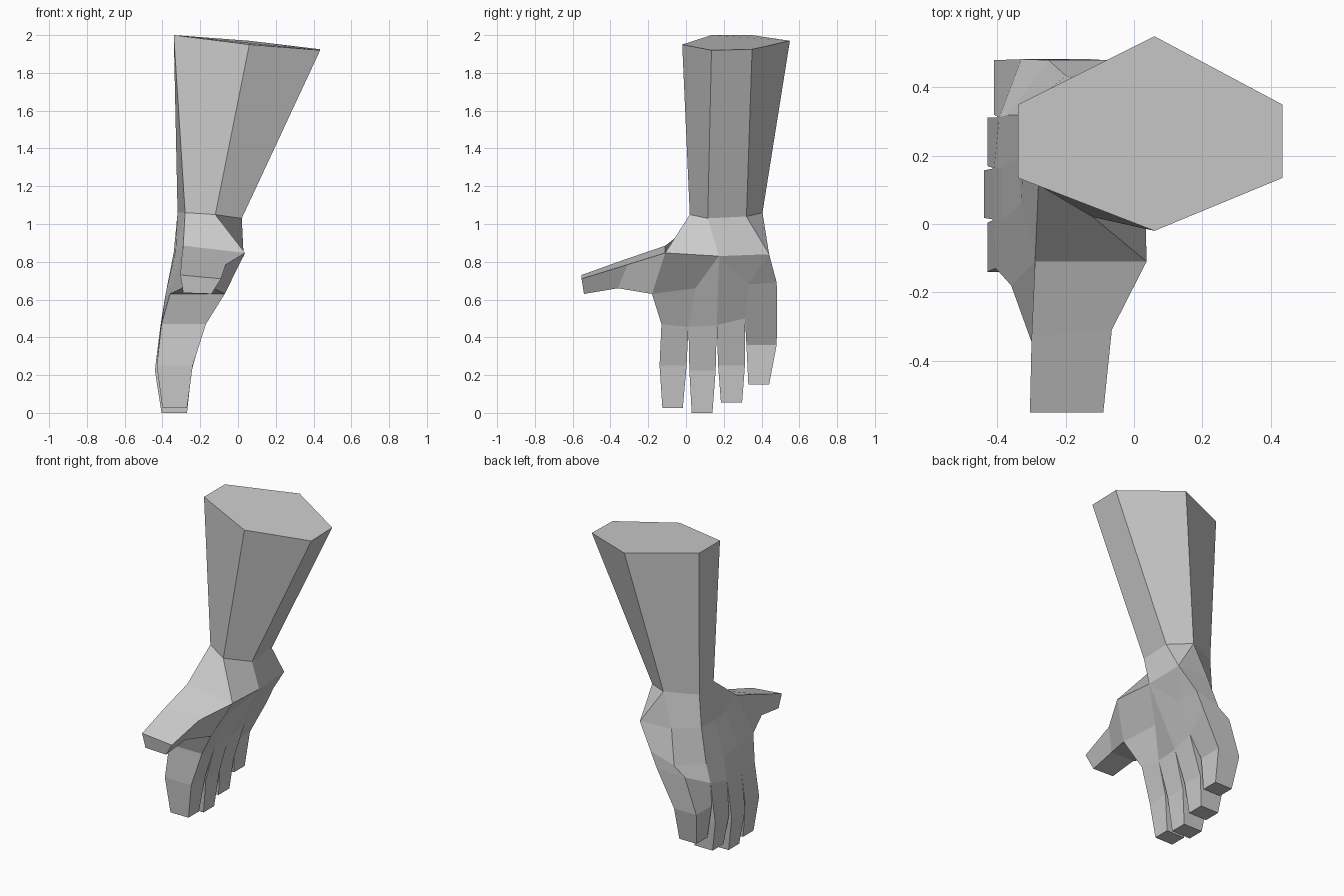
import bpy, bmesh

if "Cube" in bpy.data.objects:
    bpy.data.objects.remove(bpy.data.objects["Cube"])

bm = bmesh.new()
cache = {}


def vert(p):
    """Shared vertex at a point, so neighbouring parts weld together."""
    key = tuple(round(c, 4) for c in p)
    if key not in cache:
        cache[key] = bm.verts.new(key)
    return cache[key]


def face(points):
    vs = list(dict.fromkeys(vert(p) for p in points))
    if len(vs) > 2:
        bm.faces.new(vs)


def loft(rings, gap=None, cap=False):
    """Skin a series of rings; 'gap' leaves one column open."""
    for a, b in zip(rings, rings[1:]):
        n = len(a)
        for i in range(n):
            if i != gap:
                j = (i + 1) % n
                face([a[i], a[j], b[j], b[i]])
    if cap:
        face(rings[-1])


# Forearm: six-sided, flaring up from the wrist
wrist = [(-.12, .02, 1.05), (.02, .115, 1.03), (.02, .32, 1.04),
         (-.12, .405, 1.06), (-.32, .32, 1.06), (-.28, .115, 1.06)]
elbow = [(.06, -.02, 1.95), (.435, .135, 1.92), (.435, .35, 1.925),
         (.06, .55, 1.97), (-.34, .35, 2), (-.34, .135, 2)]
loft([wrist, elbow], cap=True)

# Palm: five points on the palm side, then five on the back
centre, heel = (.03, .175, .83), (.025, .44, .84)
wrist10 = [wrist[i] for i in (0, 1, 1, 2, 3, 3, 4, 4, 5, 5)]
heel10 = [(.037, -.11, .847), centre, centre, heel, heel,
          (-.2, .435, .85), (-.335, .32, .85), (-.34, .19, .85),
          (-.33, .06, .86), (-.29, -.11, .885)]
mid10 = [(-.07, -.18, .63), (-.12, .05, .66), centre, (-.07, .33, .68),
         (-.08, .48, .69), (-.25, .48, .64), (-.37, .32, .62),
         (-.385, .165, .62), (-.385, .015, .62), (-.36, -.18, .63)]
columns = [(-.13, .47, -.17, -.405), (.013, .455, -.18, -.41),
           (.163, .465, -.18, -.41), (.312, .5, -.17, -.395),
           (.483, .585, -.13, -.33)]
palm = [(xp, y, z) for y, z, xp, xb in columns]
back = [(xb, y, z) for y, z, xp, xb in columns]
loft([wrist10, heel10])
loft([heel10, mid10], gap=9)
loft([mid10, palm + back[::-1]])

# Thumb: grows out of the gap in the palm
loft([[heel10[0], heel10[9], mid10[9], mid10[0]],
      [(-.065, -.31, .785), (-.30, -.33, .81), (-.295, -.36, .66), (-.13, -.36, .66)],
      [(-.09, -.553, .71), (-.305, -.553, .73), (-.29, -.54, .635), (-.14, -.54, .63)]],
     cap=True)

# Fingers: (y0, y1, z, palm x, back x) at the joint and at the tip
fingers = [
    ((-.14, .003, .25, -.24, -.43), (-.125, -.017, .025, -.27, -.40)),
    ((.018, .157, .225, -.245, -.44), (.03, .14, .0, -.27, -.405)),
    ((.17, .312, .25, -.25, -.43), (.185, .297, .055, -.27, -.40)),
    ((.32, .48, .36, -.25, -.41), (.33, .44, .15, -.26, -.385)),
]
for i, sections in enumerate(fingers):
    rings = [[palm[i], palm[i + 1], back[i + 1], back[i]]]
    for y0, y1, z, xp, xb in sections:
        rings.append([(xp, y0, z), (xp, y1, z), (xb, y1, z), (xb, y0, z)])
    loft(rings, cap=True)

bmesh.ops.recalc_face_normals(bm, faces=bm.faces)
mesh = bpy.data.meshes.new("hand_and_forearm")
bm.to_mesh(mesh)
bm.free()
bpy.context.collection.objects.link(bpy.data.objects.new("hand_and_forearm", mesh))
